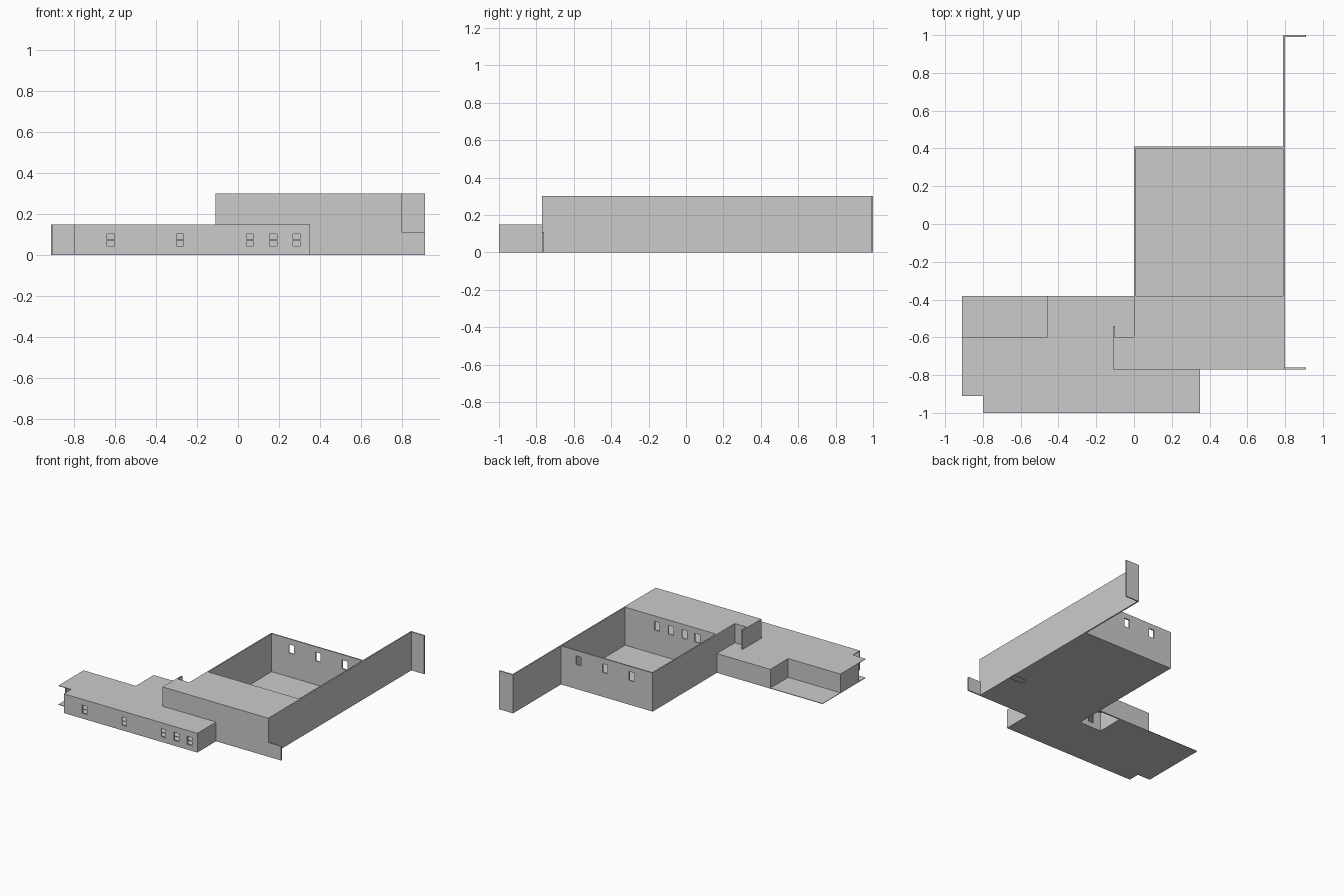
import bpy, bmesh

if "Cube" in bpy.data.objects:
    bpy.data.objects.remove(bpy.data.objects["Cube"])

T = 0.01          # wall thickness
H = 0.15          # storey height


def finish(name, bm):
    bmesh.ops.recalc_face_normals(bm, faces=bm.faces)
    me = bpy.data.meshes.new(name)
    bm.to_mesh(me)
    bm.free()
    ob = bpy.data.objects.new(name, me)
    bpy.context.collection.objects.link(ob)
    return ob


def add_box(bm, x0, x1, y0, y1, z0, z1):
    vs = bmesh.ops.create_cube(bm, size=1)['verts']
    for v in vs:
        v.co = ((x0 + x1) / 2 + v.co.x * (x1 - x0),
                (y0 + y1) / 2 + v.co.y * (y1 - y0),
                (z0 + z1) / 2 + v.co.z * (z1 - z0))


def box(name, *dims):
    bm = bmesh.new()
    add_box(bm, *dims)
    return finish(name, bm)


def slab(name, pts, z0, z1):
    """Flat plate from an outline."""
    bm = bmesh.new()
    f = bm.faces.new([bm.verts.new((x, y, z0)) for x, y in pts])
    ext = bmesh.ops.extrude_face_region(bm, geom=[f])['geom']
    for v in ext:
        if isinstance(v, bmesh.types.BMVert):
            v.co.z = z1
    return finish(name, bm)


def window_wall(name, x0, x1, y, z, centres, w=0.045):
    """Wall running along x with a row of window openings."""
    ob = box(name, x0, x1, y, y + T, z, z + H)
    bm = bmesh.new()
    for c in centres:
        add_box(bm, c - w / 2, c + w / 2, y - T, y + 2 * T, z + 0.04, z + 0.107)
    cutter = finish("window_cutter", bm)
    cutter.hide_render = True
    mod = ob.modifiers.new("openings", 'BOOLEAN')
    mod.operation = 'DIFFERENCE'
    mod.solver = 'EXACT'
    mod.object = cutter
    bpy.context.view_layer.objects.active = ob
    bpy.ops.object.modifier_apply(modifier=mod.name)
    bpy.data.objects.remove(cutter)
    return ob


# Ground floor plates, with the stairwell and shaft gaps on the shared edge
slab("courtyard_floor", [(0, -0.38), (0.8, -0.38), (0.8, 0.41), (0, 0.41)], 0, 0.004)
slab("front_floor", [
    (-0.8, -1), (0.35, -1), (0.35, -0.77), (0.8, -0.77), (0.8, -0.38),
    (0.79, -0.38), (0.79, -0.44), (0.68, -0.44), (0.68, -0.38), (0, -0.38),
    (0, -0.6), (-0.19, -0.6), (-0.19, -0.38), (-0.91, -0.38),
    (-0.91, -0.91), (-0.8, -0.91)], 0, 0.004)

# Lower roof, which is also the upper storey floor
slab("lower_roof", [
    (-0.8, -1), (0.35, -1), (0.35, -0.77), (0.8, -0.77), (0.8, -0.38),
    (-0.46, -0.38), (-0.46, -0.6), (-0.91, -0.6), (-0.91, -0.91),
    (-0.8, -0.91)], H - 0.004, H)

# Upper roof
slab("upper_roof", [
    (-0.11, -0.77), (0.8, -0.77), (0.8, -0.38), (0, -0.38),
    (0, -0.6), (-0.11, -0.6)], 2 * H - 0.004, 2 * H)

# Walls present on both storeys
for level, z in (("lower", 0), ("upper", H)):
    box(level + "_long_wall", 0.79, 0.8, -0.77, 1, z, z + H)
    box(level + "_end_return", 0.8, 0.91, 0.99, 1, z, z + H)
    box(level + "_courtyard_west_wall", 0, T, -0.6, 0.41, z, z + H)

# Courtyard walls
box("lower_courtyard_north_wall", T, 0.79, 0.40, 0.41, 0, H)
window_wall("upper_courtyard_north_wall", T, 0.79, 0.40, H, (0.64, 0.41, 0.18))
box("lower_courtyard_south_wall", T, 0.79, -0.39, -0.38, 0, H)
window_wall("upper_courtyard_south_wall", T, 0.79, -0.39, H, (0.515, 0.395, 0.28, 0.17))

# Lower storey outer walls
fronts = (-0.62, -0.283, 0.058, 0.172, 0.285)
window_wall("lower_front_wall", -0.8, 0.35, -1, 0, fronts)
box("lower_east_wall", 0.34, 0.35, -0.99, -0.77, 0, H)
box("lower_set_back_wall", 0.35, 0.79, -0.77, -0.76, 0, H)
box("lower_rear_wall", -0.46, 0, -0.39, -0.38, 0, H)
box("lower_step_wall", -0.46, -0.45, -0.6, -0.39, 0, H)
box("lower_west_rear_wall", -0.9, -0.45, -0.61, -0.6, 0, H)
box("lower_west_wall", -0.91, -0.9, -0.83, -0.6, 0, H)

# Walls round the open shaft
box("shaft_west_wall", -0.2, -0.19, -0.6, -0.39, 0, H)
window_wall("shaft_front_wall", -0.2, 0, -0.61, 0, (-0.1,))

# Front window sashes
for i, c in enumerate(fronts):
    bm = bmesh.new()
    for s in (-1, 1):
        e = c + s * 0.02
        add_box(bm, e - 0.0025, e + 0.0025, -0.997, -0.993, 0.04, 0.107)
    for zc in (0.0425, 0.0735, 0.1045):
        add_box(bm, c - 0.0175, c + 0.0175, -0.997, -0.993, zc - 0.0025, zc + 0.0025)
    finish("window_sash_%d" % (i + 1), bm)

# Upper storey outer walls
box("upper_front_wall", -0.11, 0.79, -0.77, -0.76, H, 2 * H)
box("upper_west_wall", -0.11, -0.1, -0.76, -0.54, H, 2 * H)
box("upper_recess_wall", -0.1, 0, -0.61, -0.6, H, 2 * H)

# Low return at the front corner
box("low_front_return", 0.8, 0.91, -0.77, -0.76, 0, 0.11)
